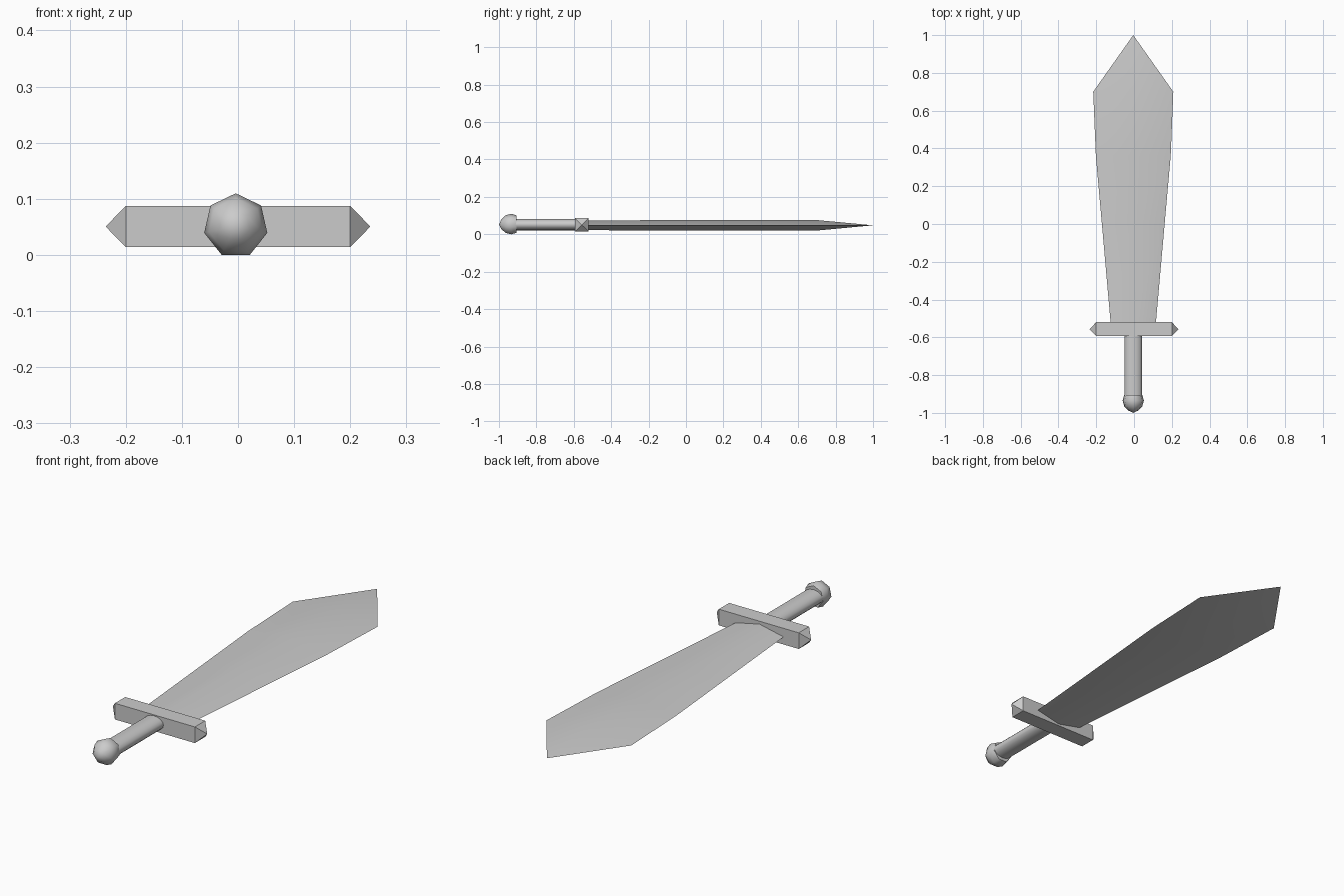
import bpy
from math import sin, cos, pi, radians

if "Cube" in bpy.data.objects:
    bpy.data.objects.remove(bpy.data.objects["Cube"])

CX, CZ = -0.004, 0.05  # sword axis


def make(name, verts, faces, smooth=None):
    me = bpy.data.meshes.new(name)
    me.from_pydata(verts, [], faces)
    ob = bpy.data.objects.new(name, me)
    bpy.context.collection.objects.link(ob)
    bpy.ops.object.select_all(action='DESELECT')
    ob.select_set(True)
    bpy.context.view_layer.objects.active = ob
    bpy.ops.object.mode_set(mode='EDIT')
    bpy.ops.mesh.select_all(action='SELECT')
    bpy.ops.mesh.normals_make_consistent(inside=False)
    bpy.ops.object.mode_set(mode='OBJECT')
    if smooth:
        bpy.ops.object.shade_smooth_by_angle(angle=radians(smooth))
    return ob


def loft(name, rings, n, start_tip=None, end_tip=None, smooth=None, cz=CZ):
    """Skin n-sided rings (y, half width, half height) along y, with optional tips."""
    verts, faces = [], []
    for y, rx, rz in rings:
        for i in range(n):
            a = 2 * pi * i / n
            verts.append((CX + rx * sin(a), y, cz + rz * cos(a)))
    for r in range(len(rings) - 1):
        for i in range(n):
            j = (i + 1) % n
            faces.append((r * n + i, r * n + j, (r + 1) * n + j, (r + 1) * n + i))
    for tip, base in ((start_tip, 0), (end_tip, (len(rings) - 1) * n)):
        if tip is None:
            faces.append(tuple(range(base, base + n)))
        else:
            verts.append((CX, tip, cz))
            t = len(verts) - 1
            faces += [(base + i, base + (i + 1) % n, t) for i in range(n)]
    return make(name, verts, faces, smooth)


# Blade: diamond section, widening to the shoulder, then a point
loft("blade", [(-0.56, 0.117, 0.026), (-0.52, 0.12, 0.026), (0.0, 0.166, 0.028),
               (0.36, 0.198, 0.028), (0.70, 0.212, 0.028)],
     4, end_tip=1.0, smooth=60, cz=0.048)

# Grip: oval rod
loft("grip", [(-0.95, 0.047, 0.031), (-0.55, 0.047, 0.031)], 16, smooth=40, cz=0.052)

# Pommel: seven-sided ball
loft("pommel", [(y, r, r) for y, r in ((-0.988, 0.026), (-0.965, 0.049),
                                       (-0.935, 0.0577), (-0.905, 0.049))],
     7, start_tip=-1.0, smooth=60, cz=0.052)

# Guard: square bar with pyramid ends
y0, y1, z0, z1 = -0.594, -0.52, 0.014, 0.087
verts = [(x, y, z) for x in (-0.2, 0.2) for y, z in ((y0, z0), (y1, z0), (y1, z1), (y0, z1))]
verts += [(s * 0.236, (y0 + y1) / 2, (z0 + z1) / 2) for s in (-1, 1)]
faces = []
for i in range(4):
    j = (i + 1) % 4
    faces += [(i, j, 4 + j, 4 + i), (i, j, 8), (4 + i, 4 + j, 9)]
make("guard", verts, faces)
